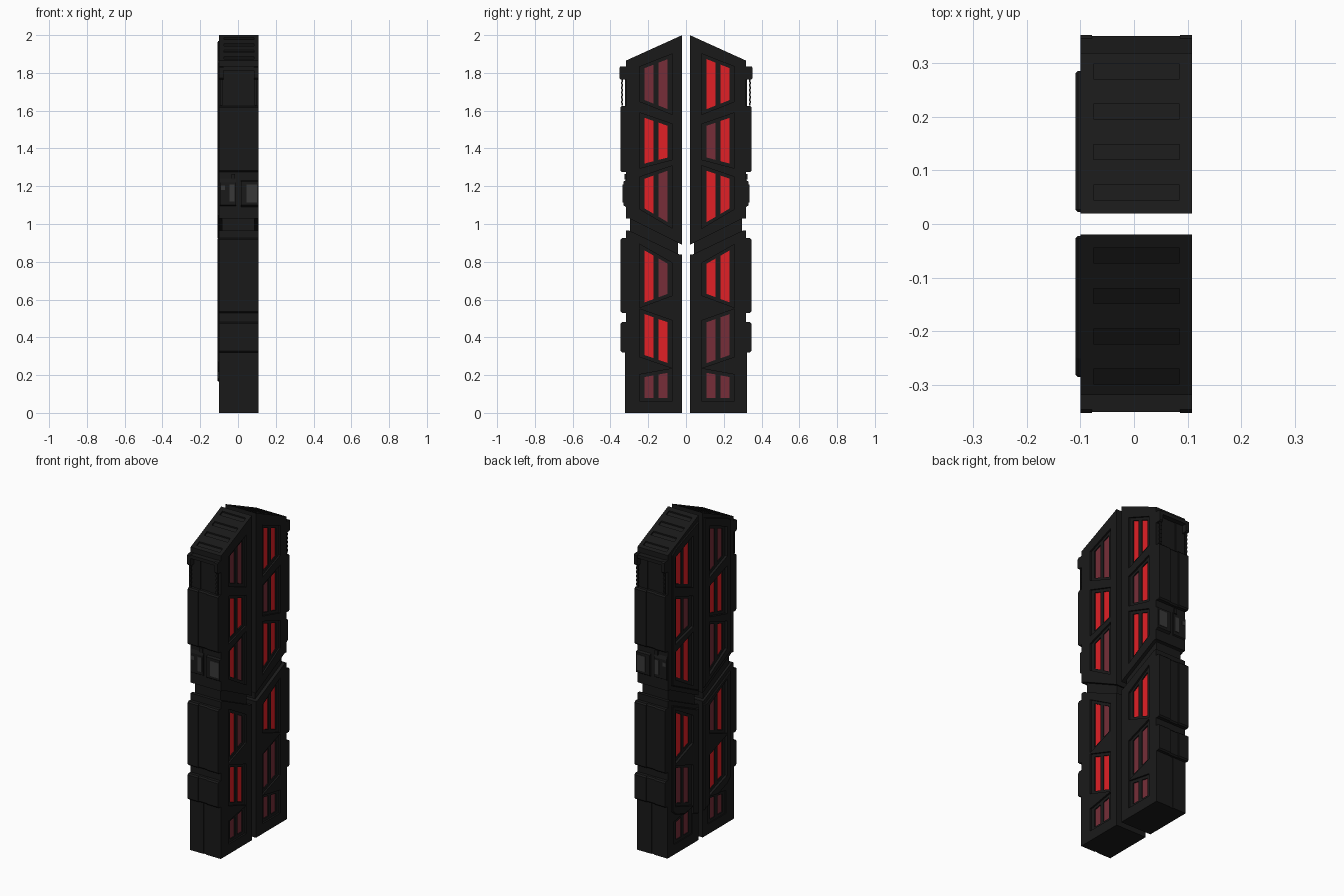
import bpy, bmesh

if "Cube" in bpy.data.objects:
    bpy.data.objects.remove(bpy.data.objects["Cube"])

def material(name, c):
    m = bpy.data.materials.new(name)
    m.diffuse_color = (*c, 1)
    m.use_nodes = True
    m.node_tree.nodes["Principled BSDF"].inputs["Base Color"].default_value = m.diffuse_color
    return m

DARK = material("dark_metal", (0.01, 0.01, 0.01))
GREY = material("grey_metal", (0.04, 0.04, 0.04))
RED = material("lit_red", (0.75, 0.014, 0.019))
DIM = material("dim_red", (0.18, 0.027, 0.04))

def prisms(name, items, s, mat=DARK):
    """Extrude (y,z) outlines along x; items are (outline, x0, x1), s mirrors y."""
    bm = bmesh.new()
    for pts, x0, x1 in items:
        pts = [(s * y, z) for y, z in pts]
        area = sum(p[0] * q[1] - q[0] * p[1] for p, q in zip(pts, pts[1:] + pts[:1]))
        if area > 0:
            pts.reverse()
        a = [bm.verts.new((x0, y, z)) for y, z in pts]
        b = [bm.verts.new((x1, y, z)) for y, z in pts]
        bm.faces.new(a)
        bm.faces.new(b[::-1])
        for i in range(len(pts)):
            j = (i + 1) % len(pts)
            bm.faces.new((a[j], a[i], b[i], b[j]))
    me = bpy.data.meshes.new(name)
    bm.to_mesh(me)
    bm.free()
    ob = bpy.data.objects.new(name, me)
    bpy.context.collection.objects.link(ob)
    me.materials.append(mat)
    return ob

def cut(ob, *cutters, bevel=0):
    """Optional chamfer, then subtract the cutters; retry with the other solver if empty."""
    for solver in ("EXACT", "MANIFOLD"):
        if bevel:
            m = ob.modifiers.new("chamfer", "BEVEL")
            m.width, m.segments = bevel, 1
        for c in cutters:
            m = ob.modifiers.new("cut", "BOOLEAN")
            m.operation, m.object, m.solver = "DIFFERENCE", c, solver
        dg = bpy.context.evaluated_depsgraph_get()
        me = bpy.data.meshes.new_from_object(ob.evaluated_get(dg))
        ob.modifiers.clear()
        if len(me.polygons) > 6:
            ob.data = me
            return

def rect(y0, y1, z0, z1):
    return [(y0, z0), (y1, z0), (y1, z1), (y0, z1)]

# Window bays: bottom inner, bottom outer, top outer, top inner heights
BAYS = [(1.608, 1.656, 1.825, 1.873), (1.352, 1.32, 1.562, 1.52), (1.01, 1.082, 1.24, 1.282),
        (0.63, 0.585, 0.86, 0.79), (0.264, 0.306, 0.523, 0.48), (0.08, 0.08, 0.19, 0.212)]
YI, YO = 0.101, 0.223
X0, X1 = -0.1, 0.108

def bay_outline(bay, ya, yb, s, grow=0):
    bi, bo, to, ti = bay
    d = 0.003 + 0.006 * s - 0.001
    lerp = lambda a, b, y: a + (b - a) * (y - YI) / (YO - YI)
    return [(ya + d, lerp(bi, bo, ya) - grow), (yb + d, lerp(bi, bo, yb) - grow),
            (yb + d, lerp(ti, to, yb) + grow), (ya + d, lerp(ti, to, ya) + grow)]

UPPER = [(0.02, 0.89), (0.30, 1.03), (0.318, 1.03), (0.318, 1.865), (0.02, 2.0)]
LOWER = [(0.02, 0), (0.318, 0), (0.318, 0.965), (0.30, 0.965), (0.034, 0.838), (0.02, 0.838)]
UP_PLATE = [(0.022, 0.92), (0.285, 1.05), (0.285, 1.86), (0.25, 1.885), (0.022, 1.97)]
LOW_PLATE = [(0.022, 0.165), (0.25, 0.245), (0.285, 0.275), (0.285, 0.93), (0.05, 0.82), (0.022, 0.82)]
# Pane colours per bay: inner, outer (1 = lit)
LIT = {-1: ["00", "11", "01", "01", "11", "00"], 1: ["11", "01", "11", "11", "00", "00"]}
PANES = [(YI, YI + 0.048), (YO - 0.048, YO)]

def build_leaf(s, side):
    upper = prisms(side + "_upper_body", [(UPPER, X0, X1)], s)
    lower = prisms(side + "_lower_body", [(LOWER, X0, X1)], s)
    # raised, chamfered rear frames
    plates = [prisms(side + "_upper_rear_frame", [(UP_PLATE, -0.109, X0 + 0.005)], s),
              prisms(side + "_lower_rear_frame", [(LOW_PLATE, -0.109, X0 + 0.005)], s)]
    # window recesses, then deeper pane openings
    bay_items, pane_items = [], []
    for bay in BAYS:
        outer = bay_outline(bay, 0.075, 0.25, s, 0.018)
        bay_items += [(outer, X1 - 0.01, 0.2), (outer, -0.2, X0 + 0.006)]
        for ya, yb in PANES:
            p = bay_outline(bay, ya, yb, s)
            pane_items += [(p, X1 - 0.018, 0.2), (p, -0.2, X0 + 0.013)]
    bays = prisms("bay_cutter", bay_items, s)
    holes = prisms("pane_cutter", pane_items, s)
    # louvre slots in the sloping roof, deepest at the outer edge
    roof = lambda y: 2.0 - 0.135 * (y - 0.02) / 0.298
    slots = prisms("slot_cutter", [([(y, roof(y) - 0.008), (y + 0.028, roof(y + 0.028) - 0.012),
                   (y + 0.028, 2.1), (y, 2.1)], -0.075, 0.085) for y in (0.045, 0.12, 0.195, 0.27)], s)
    cut(upper, bays, holes, slots)
    cut(lower, bays, holes)
    for p in plates:
        cut(p, bays, bevel=0.005)
    for c in (bays, holes, slots):
        bpy.data.objects.remove(c)

    # glowing panes on both faces
    for flag, mat, name in (("1", RED, "_lit_panes"), ("0", DIM, "_dim_panes")):
        items = []
        for bay, code in zip(BAYS, LIT[s]):
            for (ya, yb), f in zip(PANES, code):
                if f == flag:
                    p = bay_outline(bay, ya, yb, s)
                    items += [(p, X1 - 0.022, X1 - 0.016), (p, X0 + 0.011, X0 + 0.017)]
        prisms(side + name, items, s, mat)

    # recessed core joining the two halves
    prisms(side + "_core", [([(0.042, 0.8), (0.296, 0.9), (0.296, 1.08), (0.042, 0.95)],
                             X0 + 0.014, X1 - 0.02)], s)

    # edge armour: chamfered blocks with a shallow centre channel
    def armour(z0, z1, y1, c=0.008):
        o = lambda y: [(0.31, z0), (y - c, z0), (y, z0 + c), (y, z1 - c), (y - c, z1), (0.31, z1)]
        return [(o(y1), X0, -0.03), (o(y1 - 0.006), -0.03, 0.03), (o(y1), 0.03, X1)]
    prisms(side + "_edge_armour", armour(1.275, 1.625, 0.347) + armour(0.53, 0.925, 0.347)
           + armour(0.32, 0.48, 0.347), s)
    # raised strips on the lowest and topmost edge sections
    prisms(side + "_edge_strips", [(rect(0.31, 0.322, 0.0, 0.32), X0, -0.01),
           (rect(0.31, 0.322, 0.0, 0.32), 0.01, X1),
           (rect(0.31, 0.323, 1.625, 1.81), -0.075, -0.028),
           (rect(0.31, 0.323, 1.625, 1.81), 0.036, 0.083)], s)
    # middle latch
    prisms(side + "_latch_base", [([(0.31, 1.09), (0.326, 1.1), (0.326, 1.22), (0.31, 1.26)], -0.095, -0.01),
           ([(0.31, 1.085), (0.332, 1.1), (0.332, 1.225), (0.31, 1.235)], 0.015, X1),
           (rect(0.31, 0.326, 1.235, 1.265), -0.035, -0.015)], s)
    prisms(side + "_latch_pads", [(rect(0.315, 0.33, 1.12, 1.21), -0.045, -0.018),
           (rect(0.315, 0.335, 1.115, 1.21), 0.045, 0.1),
           (rect(0.315, 0.329, 1.18, 1.205), -0.09, -0.07)], s, GREY)
    # top clamps, cross bar and link chains
    clamp = [(0.31, 1.765), (0.345, 1.765), (0.352, 1.772), (0.352, 1.828), (0.345, 1.835), (0.31, 1.835)]
    prisms(side + "_top_clamps", [(clamp, X0, -0.078), (clamp, 0.086, X1)], s)
    prisms(side + "_top_bar", [(rect(0.31, 0.35, 1.812, 1.833), -0.078, 0.086)], s)
    links = []
    for i in range(11):
        z = 1.627 + i * 0.0126
        y = 0.333 + 0.002 * (i % 2)
        for x in (-0.094, 0.088):
            links.append((rect(y, y + 0.008, z, z + 0.0125), x, x + 0.012))
    prisms(side + "_link_chains", links, s)

build_leaf(-1, "front_leaf")
build_leaf(1, "rear_leaf")
